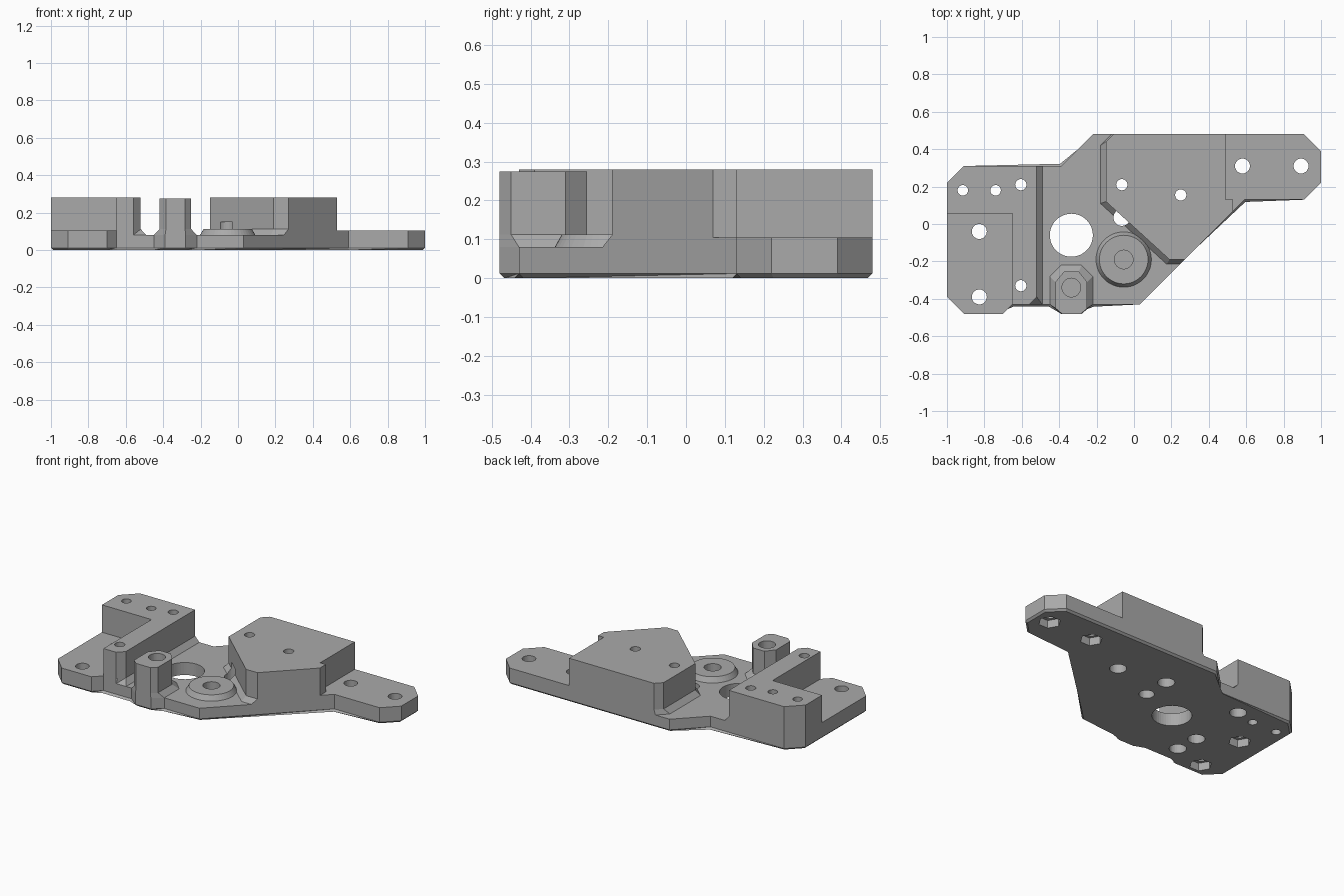
import bpy, bmesh, math

if "Cube" in bpy.data.objects:
    bpy.data.objects.remove(bpy.data.objects["Cube"])

GREY = (0.40, 0.40, 0.40, 1)
mat = bpy.data.materials.new("plain grey")
mat.use_nodes = True
mat.diffuse_color = GREY
mat.node_tree.nodes["Principled BSDF"].inputs["Base Color"].default_value = GREY


def add_object(name, bm):
    bmesh.ops.recalc_face_normals(bm, faces=bm.faces)
    mesh = bpy.data.meshes.new(name)
    bm.to_mesh(mesh)
    bm.free()
    mesh.materials.append(mat)
    obj = bpy.data.objects.new(name, mesh)
    bpy.context.collection.objects.link(obj)
    return obj


def loft(bm, rings):
    """Closed solid through rings of equal point count, capped at both ends."""
    rows = [[bm.verts.new(p) for p in ring] for ring in rings]
    n = len(rows[0])
    for a, b in zip(rows, rows[1:]):
        for i in range(n):
            j = (i + 1) % n
            bm.faces.new((a[i], a[j], b[j], b[i]))
    bm.faces.new(rows[0][::-1])
    bm.faces.new(rows[-1])


def slab(name, low, z0, z1, high=None, chamfer=0):
    bm = bmesh.new()
    loft(bm, [[(x, y, z0) for x, y in low], [(x, y, z1) for x, y in high or low]])
    if chamfer:
        edges = [e for e in bm.edges if all(v.co.z < z0 + 1e-4 for v in e.verts)]
        bmesh.ops.bevel(bm, geom=edges, offset=chamfer, segments=1, affect='EDGES')
    return add_object(name, bm)


def turned(bm, x, y, profile, sides=32):
    """Solid of revolution from (radius, height) pairs."""
    loft(bm, [[(x + r * math.cos(math.tau * i / sides),
                y + r * math.sin(math.tau * i / sides), z) for i in range(sides)]
              for r, z in profile])


FLOOR, FLANGE, TOP, FOOT = 0.08, 0.105, 0.28, 0.112
parts = []

# Base plate with the chamfered underside
base = [(-1, .22), (-.91, .31), (-.39, .31), (-.22, .48), (.91, .48), (1, .39),
        (1, .22), (.91, .13), (.59, .13), (.03, -.43), (-.22, -.43), (-.28, -.48),
        (-.39, -.48), (-.45, -.43), (-.65, -.43), (-.7, -.48), (-.91, -.48), (-1, -.39)]
parts.append(slab("base_plate", base, 0, FLOOR, chamfer=.012))

# Mounting flanges at both ends
parts.append(slab("right_flange", [(-1, .055), (-1, -.39), (-.91, -.48), (-.7, -.48),
                                   (-.65, -.43), (-.65, .055)], FLOOR, FLANGE))
parts.append(slab("left_flange", [(.49, .48), (.91, .48), (1, .39), (1, .22), (.91, .13),
                                  (.59, .13), (.53, .07), (.53, .13), (.49, .13)],
                  FLOOR, FLANGE))

# Raised L-shaped block and its sloping foot
parts.append(slab("right_block", [(-1, .055), (-.65, .055), (-.65, -.43), (-.56, -.43),
                                  (-.52, -.39), (-.52, .31), (-.91, .31), (-1, .22)],
                  FLOOR, TOP))
parts.append(slab("right_block_foot", [(-.56, -.43), (-.49, -.43), (-.49, .31), (-.56, .31)],
                  FLOOR, FOOT, [(-.56, -.43), (-.52, -.39), (-.52, .31), (-.56, .31)]))

# Raised angular block and its sloping foot
parts.append(slab("left_block", [(-.11, .48), (-.15, .44), (-.15, .12), (.19, -.19),
                                 (.27, -.19), (.53, .07), (.53, .13), (.49, .13), (.49, .48)],
                  FLOOR, TOP))
parts.append(slab("left_block_foot", [(-.12, .48), (-.18, .42), (-.18, .11), (.175, -.215),
                                      (.245, -.215), (.27, -.19), (.27, .48)], FLOOR, FOOT,
                  [(-.11, .48), (-.15, .44), (-.15, .12), (.19, -.19),
                   (.27, -.19), (.27, -.19), (.27, .48)]))

# Octagonal post with a flared foot
column = [(-.385, -.48), (-.283, -.48), (-.25, -.45), (-.25, -.31), (-.295, -.255),
          (-.375, -.255), (-.42, -.31), (-.42, -.45)]
flare = [(-.39, -.48), (-.28, -.48), (-.22, -.43), (-.22, -.28), (-.28, -.22),
         (-.39, -.22), (-.45, -.28), (-.45, -.43)]
parts.append(slab("post_foot", flare, FLOOR, FOOT, column))
parts.append(slab("post", column, FOOT, .275))

# Round bearing boss
bm = bmesh.new()
turned(bm, -.055, -.19, [(.148, FLOOR), (.13, FOOT)], 48)
parts.append(add_object("round_boss", bm))

# Cutter for round holes: plain, counterbored and blind
bm = bmesh.new()
for x, y in [(-.915, .18), (-.74, .18)]:
    turned(bm, x, y, [(.028, -.1), (.028, .4)])
for x, y in [(-.605, .21), (-.605, -.33), (-.065, .21), (.25, .155)]:
    turned(bm, x, y, [(.05, -.1), (.05, .06), (.03, .06), (.03, .4)])
for x in (.58, .893):
    turned(bm, x, .31, [(.04, -.1), (.04, .4)])
for y in (-.04, -.39):
    turned(bm, -.827, y, [(.04, -.1), (.04, .4)])
turned(bm, -.335, -.06, [(.115, -.1), (.115, .4)], 48)
turned(bm, -.065, .035, [(.045, -.1), (.045, .15)])
turned(bm, -.615, -.175, [(.05, -.1), (.05, .06)])
turned(bm, -.335, -.34, [(.05, .13), (.05, .4)])
turned(bm, -.055, -.19, [(.05, .03), (.05, .4)])
round_cutter = add_object("round_hole_cutter", bm)

# Cutter for hexagonal nut pockets underneath the flanges
bm = bmesh.new()
for x, y in [(.58, .31), (.893, .31), (-.827, -.04), (-.827, -.39)]:
    turned(bm, x, y, [(.066, -.1), (.066, .05)], 6)
hex_cutter = add_object("nut_pocket_cutter", bm)

# Cut every part, bake the result and drop the cutters
for cutter in (round_cutter, hex_cutter):
    cutter.hide_render = True
    for part in parts:
        mod = part.modifiers.new("holes", 'BOOLEAN')
        mod.operation, mod.solver, mod.object = 'DIFFERENCE', 'EXACT', cutter
graph = bpy.context.evaluated_depsgraph_get()
baked = [bpy.data.meshes.new_from_object(p.evaluated_get(graph)) for p in parts]
for part, mesh in zip(parts, baked):
    part.modifiers.clear()
    part.data = mesh
for cutter in (round_cutter, hex_cutter):
    bpy.data.objects.remove(cutter)
